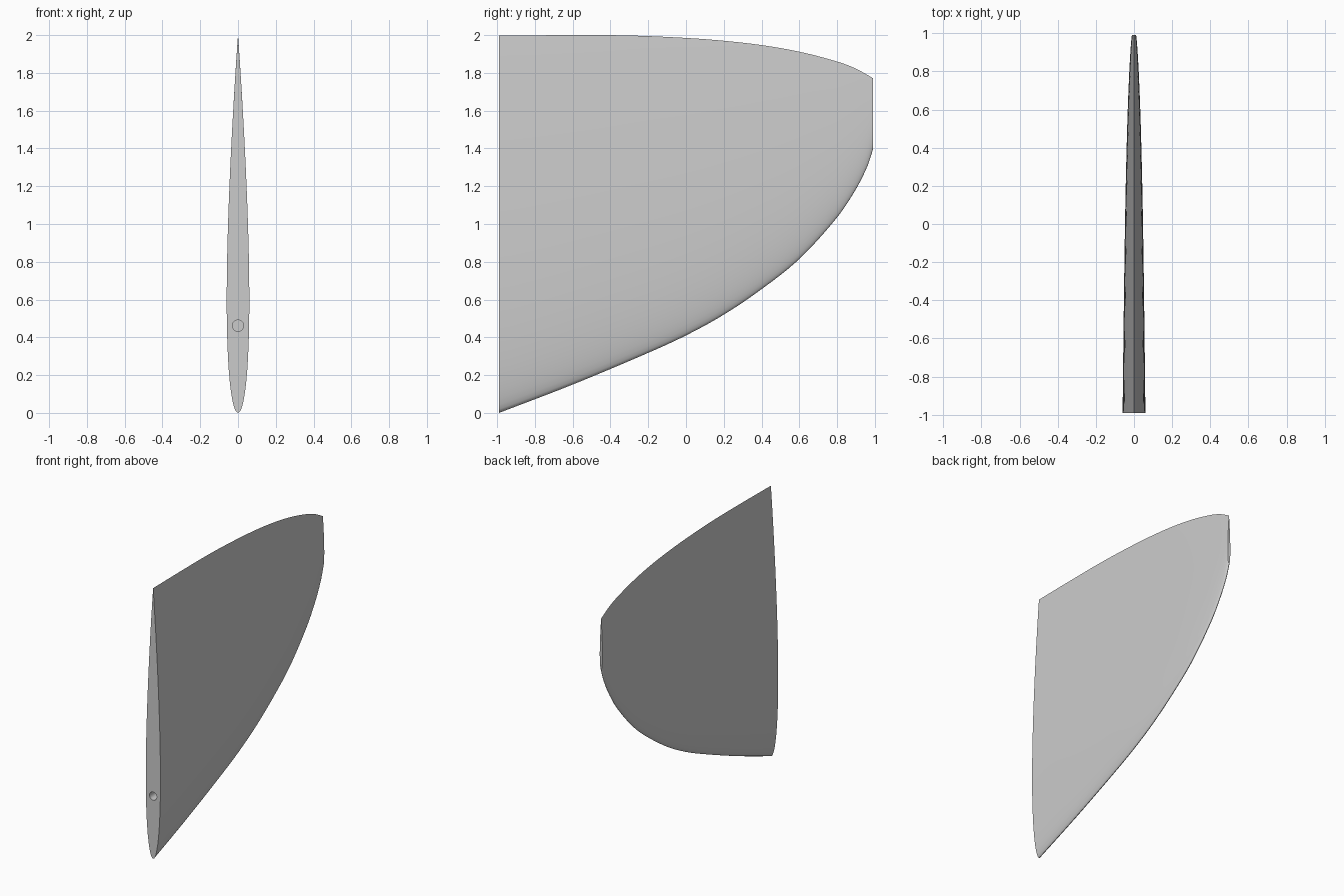
import bpy, bmesh, math

if "Cube" in bpy.data.objects:
    bpy.data.objects.remove(bpy.data.objects["Cube"])

ROOT, TIP = -0.99, 0.99
SECTIONS, HALF = 48, 32

# Edge outlines as (y, z) points
LEADING = [(-0.99, 0.0), (-0.6, 0.15), (-0.2, 0.318), (0.0, 0.41), (0.2, 0.52), (0.4, 0.655),
           (0.6, 0.815), (0.8, 1.035), (0.9, 1.185), (0.96, 1.305), (0.99, 1.395)]
TRAILING = [(-0.99, 1.997), (-0.6, 2.0), (-0.3, 1.998), (0.0, 1.985), (0.2, 1.97),
            (0.4, 1.947), (0.6, 1.912), (0.8, 1.86), (0.9, 1.822), (0.99, 1.772)]


def curve(points, y):
    """Smooth cubic interpolation through the outline points."""
    n = len(points)

    def slope(i):
        a, b = points[max(i - 1, 0)], points[min(i + 1, n - 1)]
        return (b[1] - a[1]) / (b[0] - a[0])
    i = 0
    while i < n - 2 and y > points[i + 1][0]:
        i += 1
    (y0, z0), (y1, z1) = points[i], points[i + 1]
    h = y1 - y0
    t = (y - y0) / h
    return ((2 * t**3 - 3 * t**2 + 1) * z0 + (t**3 - 2 * t**2 + t) * h * slope(i)
            + (3 * t**2 - 2 * t**3) * z1 + (t**3 - t**2) * h * slope(i + 1))


def half_thickness(c):
    """Symmetric six percent airfoil with a sharp trailing edge."""
    return 0.3 * (0.2969 * math.sqrt(c) - 0.126 * c - 0.3516 * c**2
                  + 0.2843 * c**3 - 0.1036 * c**4)


# Airfoil profile: up one side, down the other
chord = [(1 - math.cos(math.pi * i / HALF)) / 2 for i in range(HALF + 1)]
profile = [(half_thickness(c), c) for c in chord[:-1]] + [(0.0, 1.0)]
profile += [(-x, c) for x, c in reversed(profile[1:-1])]

# Blade lofted from root to tip
bm = bmesh.new()
rings = []
for s in range(SECTIONS + 1):
    y = ROOT + (TIP - ROOT) * math.sin(s / SECTIONS * math.pi / 2)
    low, high = curve(LEADING, y), curve(TRAILING, y)
    rings.append([bm.verts.new((x * (high - low), y, low + c * (high - low))) for x, c in profile])
for a, b in zip(rings, rings[1:]):
    for i in range(len(a)):
        j = (i + 1) % len(a)
        bm.faces.new((a[i], a[j], b[j], b[i]))
bm.faces.new(rings[0])
bm.faces.new(rings[-1])
bmesh.ops.recalc_face_normals(bm, faces=bm.faces)
mesh = bpy.data.meshes.new("fin_blade")
bm.to_mesh(mesh)
bm.free()
blade = bpy.data.objects.new("fin_blade", mesh)
bpy.context.collection.objects.link(blade)

grey = bpy.data.materials.new("light grey")
grey.diffuse_color = (0.6, 0.6, 0.6, 1)
grey.use_nodes = True
grey.node_tree.nodes["Principled BSDF"].inputs["Base Color"].default_value = grey.diffuse_color
mesh.materials.append(grey)

# Round pin hole in the root face
bpy.ops.mesh.primitive_cylinder_add(vertices=32, radius=0.03, depth=0.8,
                                    location=(0, ROOT, 0.462), rotation=(math.pi / 2, 0, 0))
cutter = bpy.context.object
cutter.name = "pin_hole_cutter"
cutter.hide_render = True
cutter.data.materials.append(grey)
cut = blade.modifiers.new("pin_hole", 'BOOLEAN')
cut.operation = 'DIFFERENCE'
cut.solver = 'EXACT'
cut.object = cutter

bpy.ops.object.select_all(action='DESELECT')
blade.select_set(True)
bpy.context.view_layer.objects.active = blade
bpy.ops.object.modifier_apply(modifier="pin_hole")
bpy.data.objects.remove(cutter)
bpy.ops.object.shade_smooth_by_angle(angle=math.radians(35))
